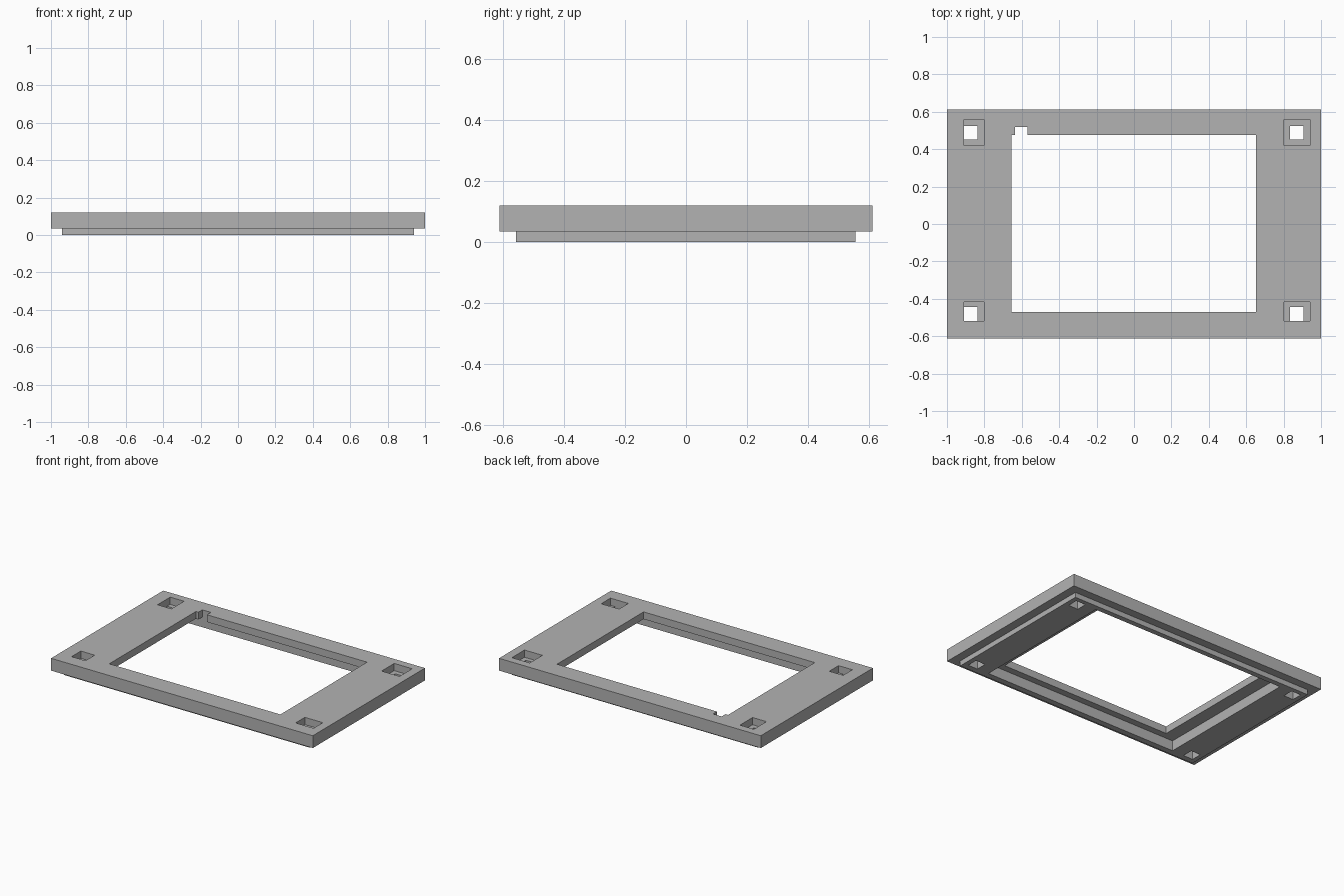
import bpy
import bmesh
from mathutils import Vector

# Remove the default cube
old = bpy.data.objects.get("Cube")
if old:
    bpy.data.objects.remove(old, do_unlink=True)

# Single grey material
grey = bpy.data.materials.new("plain grey")
grey.use_nodes = True
colour = (0.45, 0.45, 0.45, 1.0)
grey.diffuse_color = colour
grey.node_tree.nodes["Principled BSDF"].inputs["Base Color"].default_value = colour

TOP, STEP, LEDGE = 0.12, 0.035, 0.07
OVER = 0.1  # how far cutters reach past the surface


def box(name, x, y, z):
    """Box object from (min, max) ranges on each axis."""
    bm = bmesh.new()
    bmesh.ops.create_cube(bm, size=1)
    for v in bm.verts:
        v.co = Vector([r[0] if c < 0 else r[1] for c, r in zip(v.co, (x, y, z))])
    mesh = bpy.data.meshes.new(name)
    bm.to_mesh(mesh)
    bm.free()
    obj = bpy.data.objects.new(name, mesh)
    bpy.context.collection.objects.link(obj)
    return obj


def combine(target, tool, operation):
    """Apply an exact boolean and discard the tool."""
    mod = target.modifiers.new(tool.name, "BOOLEAN")
    mod.operation, mod.solver, mod.object = operation, "EXACT", tool
    deps = bpy.context.evaluated_depsgraph_get()
    mesh = bpy.data.meshes.new_from_object(target.evaluated_get(deps))
    target.modifiers.clear()
    target.data = mesh
    bpy.data.objects.remove(tool, do_unlink=True)


def cut(name, x, y, z):
    tool = box(name, x, y, z)
    tool.hide_render = True
    combine(frame, tool, "DIFFERENCE")


# Outer plate with a stepped-in lower plug
frame = box("bezel_frame", (-1, 1), (-0.612, 0.612), (STEP, TOP))
plug = box("lower_plug", (-0.94, 0.94), (-0.557, 0.555), (0, STEP + 0.015))
combine(frame, plug, "UNION")

# Central window, wider recess underneath, and the small notch
cut("window", (-0.655, 0.653), (-0.47, 0.476), (-OVER, TOP + OVER))
cut("rear_recess", (-0.745, 0.745), (-0.516, 0.519), (-OVER, LEDGE))
cut("notch", (-0.636, -0.57), (0.4, 0.519), (LEDGE - 0.02, TOP + OVER))

# Corner pockets in the top, each with a square through hole
for side, px, hx in (("right", (-0.909, -0.803), (-0.909, -0.836)),
                     ("left", (0.803, 0.94), (0.834, 0.907))):
    for end, py, hy in (("front", (-0.518, -0.417), (-0.518, -0.444)),
                        ("back", (0.42, 0.558), (0.451, 0.524))):
        cut(f"{end}_{side}_pocket", px, py, (LEDGE, TOP + OVER))
        cut(f"{end}_{side}_hole", hx, hy, (-OVER, TOP + OVER))

# Flat grey finish
frame.data.materials.clear()
frame.data.materials.append(grey)
for poly in frame.data.polygons:
    poly.material_index = 0
    poly.use_smooth = False
